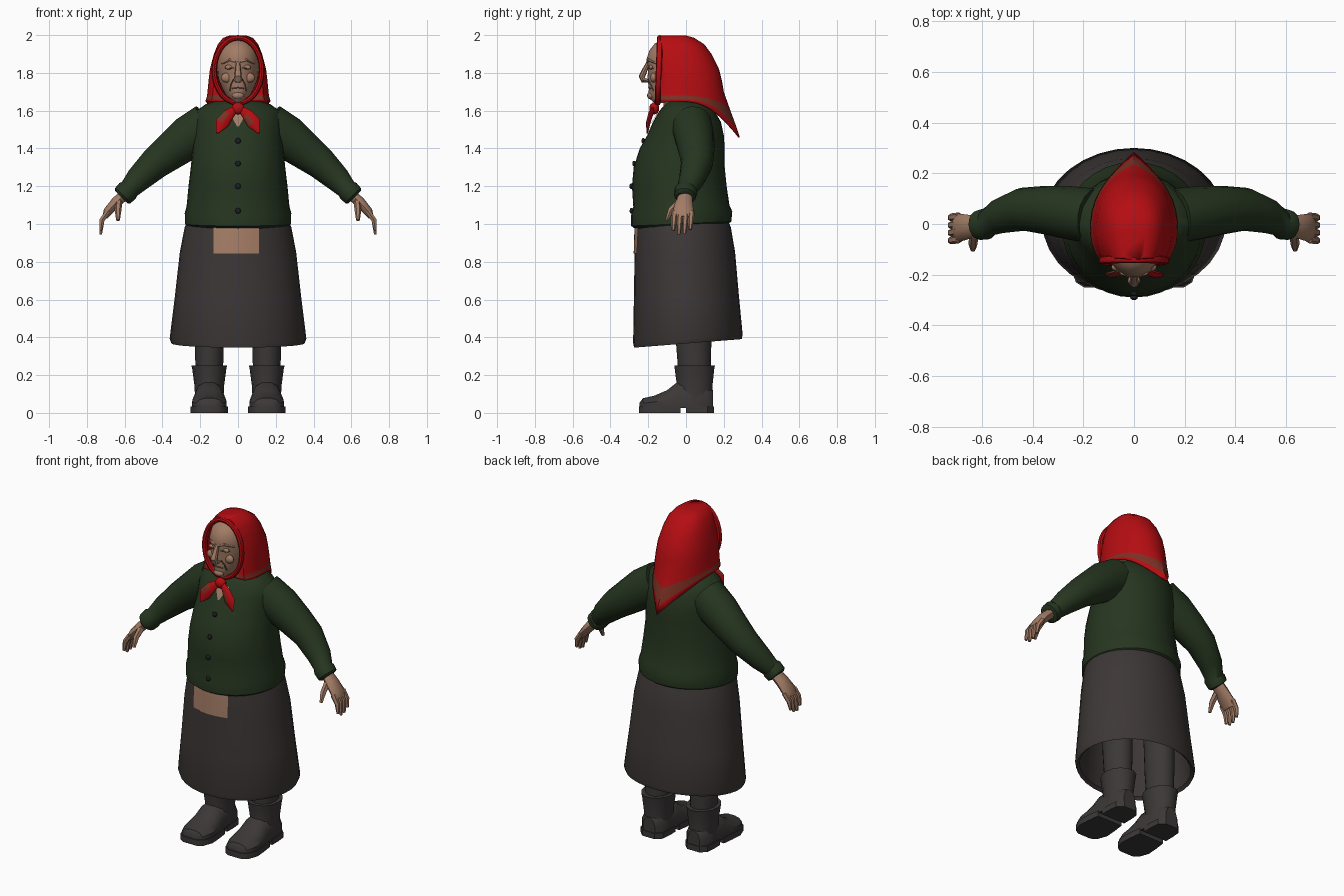
import bpy, bmesh
from math import sin, cos, pi, radians, sqrt
from mathutils import Vector

if "Cube" in bpy.data.objects:
    bpy.data.objects.remove(bpy.data.objects["Cube"])


def material(name, r, g, b):
    m = bpy.data.materials.new(name)
    m.use_nodes = True
    m.diffuse_color = (r, g, b, 1)
    m.node_tree.nodes["Principled BSDF"].inputs["Base Color"].default_value = (r, g, b, 1)
    return m


RED = material("scarf red", 0.46, 0.004, 0.006)
BROWN = material("scarf band brown", 0.2, 0.03, 0.018)
GREEN = material("jumper green", 0.019, 0.036, 0.014)
GREY = material("skirt grey", 0.047, 0.038, 0.038)
BOOT = material("boot grey", 0.045, 0.039, 0.039)
SKIN = material("skin", 0.36, 0.2, 0.13)
CREASE = material("skin crease", 0.15, 0.075, 0.05)
PATCH = material("patch tan", 0.38, 0.21, 0.135)
DARK = material("button dark", 0.012, 0.012, 0.012)


def smooth(ob, angle=40):
    bpy.ops.object.select_all(action='DESELECT')
    ob.select_set(True)
    bpy.context.view_layer.objects.active = ob
    bpy.ops.object.shade_smooth_by_angle(angle=radians(angle))


def loft(name, rings, mats, closed=True, caps=(True, True), pick=None):
    """Skin a list of equal-length point rings."""
    bm = bmesh.new()
    vs = [[bm.verts.new(p) for p in ring] for ring in rings]
    n = len(vs[0])
    for r in range(len(vs) - 1):
        for c in range(n if closed else n - 1):
            d = (c + 1) % n
            f = bm.faces.new((vs[r][c], vs[r][d], vs[r + 1][d], vs[r + 1][c]))
            f.material_index = pick(r, c) if pick else 0
    for use, ring in zip(caps, (vs[0], vs[-1])):
        if use:
            bm.faces.new(ring)
    bmesh.ops.recalc_face_normals(bm, faces=bm.faces)
    me = bpy.data.meshes.new(name)
    bm.to_mesh(me)
    bm.free()
    for m in mats:
        me.materials.append(m)
    ob = bpy.data.objects.new(name, me)
    bpy.context.collection.objects.link(ob)
    smooth(ob)
    return ob


def tube(name, pts, radii, mats, ref=(0, 1, 0), n=10, pick=None):
    """Sweep an ellipse; each radius pair is (along ref, across ref)."""
    pts, ref, rings = [Vector(p) for p in pts], Vector(ref), []
    for i, p in enumerate(pts):
        t = (pts[min(i + 1, len(pts) - 1)] - pts[max(i - 1, 0)]).normalized()
        a = (ref - t * ref.dot(t)).normalized()
        b = t.cross(a)
        ra, rb = radii[i]
        rings.append([p + a * ra * cos(2 * pi * k / n) + b * rb * sin(2 * pi * k / n) for k in range(n)])
    return loft(name, rings, mats, pick=pick)


def body(rows, tilt=lambda z: 0, n=32, cx=0):
    """Horizontal rings from rows of (z, half width, front y, back y)."""
    rings = []
    for z, rx, y0, y1 in rows:
        ring = []
        for k in range(n):
            a = 2 * pi * k / n
            y = (y0 + y1) / 2 + (y1 - y0) / 2 * sin(a)
            ring.append((cx + rx * cos(a), y, z + tilt(z) * (y + 0.28)))
        rings.append(ring)
    return rings


def front_y(rows, x, z):
    for lo, hi in zip(rows, rows[1:]):
        if min(lo[0], hi[0]) <= z <= max(lo[0], hi[0]):
            t = (z - lo[0]) / (hi[0] - lo[0])
            rx, y0, y1 = (lo[i] + (hi[i] - lo[i]) * t for i in (1, 2, 3))
            return (y0 + y1) / 2 - (y1 - y0) / 2 * sqrt(max(0, 1 - (x / rx) ** 2))


def plate(name, rows, x0, x1, z0, z1, mat, taper=1.0, n=6):
    """Thin panel lying on the front of a body."""
    rings = []
    for j in range(n + 1):
        z = z0 + (z1 - z0) * j / n
        s = taper + (1 - taper) * j / n
        xs = [s * (x0 + (x1 - x0) * i / n) for i in range(n + 1)]
        rings.append([(x, front_y(rows, x, z) - 0.005, z) for x in xs])
    return loft(name, rings, [mat], closed=False, caps=(False, False))


def ball(name, loc, scale, mat):
    bpy.ops.mesh.primitive_uv_sphere_add(segments=12, ring_count=8, location=loc)
    ob = bpy.context.object
    ob.name, ob.scale = name, scale
    ob.data.materials.append(mat)
    smooth(ob)


# Skirt: outer wall, hem and inner wall
skirt = [(1.04, .262, -.262, .215), (.98, .283, -.268, .238), (.85, .308, -.272, .26),
         (.6, .335, -.276, .28), (.37, .362, -.28, .3), (.345, .352, -.275, .295)]
inside = [(.36, .335, -.26, .28), (1.0, .24, -.24, .2)]
loft("skirt", body(skirt + inside, lambda z: .08 * max(0, 1 - (z - .34) / .5)), [GREY], caps=(True, False))
plate("skirt_patch", skirt, -.13, .11, .845, 1.0, PATCH)

# Jumper body with gathered hem
jumper = [(.975, .268, -.27, .222), (.99, .281, -.29, .24), (1.05, .282, -.29, .245), (1.09, .272, -.279, .23),
          (1.2, .262, -.286, .215), (1.3, .25, -.277, .205), (1.4, .24, -.245, .205), (1.47, .235, -.205, .2),
          (1.54, .235, -.175, .185), (1.6, .22, -.14, .15), (1.635, .17, -.11, .12), (1.66, .09, -.08, .07)]
loft("jumper", body(jumper, lambda z: .05 * max(0, 1 - (z - .97) / .2)), [GREEN])
plate("open_collar", jumper, -.045, .045, 1.515, 1.59, SKIN, taper=.1)
for z in (1.07, 1.2, 1.32, 1.44):
    ball("button", (0, front_y(jumper, 0, z) - .004, z), (.015, .01, .015), DARK)

for s, side in ((1, "left"), (-1, "right")):
    # Sleeve and cuff
    arm = [(.16, .03, 1.52), (.26, .045, 1.46), (.35, .055, 1.39), (.44, .058, 1.32), (.53, .03, 1.235),
           (.575, .005, 1.185), (.585, 0, 1.175), (.612, -.005, 1.148), (.618, -.005, 1.142)]
    girth = [(.11, .12), (.105, .115), (.096, .1), (.085, .085), (.068, .068),
             (.054, .054), (.062, .06), (.058, .057), (.045, .045)]
    tube(side + "_sleeve", [(s * x, y, z) for x, y, z in arm], girth, [GREEN], n=16)
    # Hand
    palm = [(.59, 0, 1.165), (.645, -.01, 1.115), (.69, -.015, 1.065), (.705, -.015, 1.035)]
    tube(side + "_palm", [(s * x, y, z) for x, y, z in palm],
         [(.034, .03), (.046, .03), (.056, .025), (.05, .015)], [SKIN])
    for i, drop in enumerate((.965, .945, .95, .97)):
        y = -.06 + .03 * i
        tube(side + "_finger", [(s * .69, y, 1.065), (s * .72, y - .004, 1.02), (s * .727, y - .008, drop)],
             [(.016, .016), (.016, .015), (.009, .008)], [SKIN], n=6)
    tube(side + "_thumb", [(s * .63, -.03, 1.12), (s * .635, -.08, 1.075), (s * .635, -.102, 1.02)],
         [(.018, .022), (.018, .018), (.01, .009)], [SKIN], ref=(1, 0, 0), n=6)
    # Leg and boot shaft
    cx = s * .152
    loft(side + "_leg", body([(.2, .072, -.04, .13), (.4, .078, -.055, .135), (.9, .09, -.07, .13)], n=12, cx=cx), [BOOT])
    shaft = [(.06, .075, -.06, .142), (.14, .078, -.05, .142), (.23, .09, -.062, .152),
             (.25, .094, -.065, .156), (.25, .078, -.05, .14)]
    loft(side + "_boot_shaft", body(shaft, n=14, cx=cx), [BOOT])
    # Foot sections from toe to heel: (y, half width, height)
    foot = [(-.245, .04, .055), (-.228, .07, .078), (-.17, .092, .09), (-.1, .088, .12),
            (-.05, .08, .16), (.04, .074, .17), (.11, .07, .15), (.143, .04, .12)]
    shape = [(-1, 0), (-1, .5), (-.72, .86), (-.3, 1), (.3, 1), (.72, .86), (1, .5), (1, 0)]
    loft(side + "_foot", [[(cx + w * a, y, .025 + (h - .025) * b) for a, b in shape] for y, w, h in foot], [BOOT])
    # Sole and heel blocks
    for part, cut in (("sole", [(-.25, .045), (-.23, .077), (-.17, .099), (-.1, .094), (-.03, .085)]),
                      ("heel", [(.0, .08), (.06, .08), (.115, .075), (.147, .042)])):
        outline = [(cx + w, y) for y, w in cut] + [(cx - w, y) for y, w in reversed(cut)]
        loft(side + "_" + part, [[(x, y, z) for x, y in outline] for z in (0, .035)], [BOOT])

# Head and neck
head = [(1.64, .035, -.165, .06), (1.66, .05, -.19, .07), (1.685, .067, -.2, .08), (1.715, .084, -.196, .09),
        (1.77, .106, -.204, .1), (1.83, .112, -.2, .1), (1.87, .112, -.21, .1), (1.92, .103, -.193, .09),
        (1.955, .08, -.165, .06), (1.98, .03, -.11, 0)]
loft("head", body(head, n=24), [SKIN])
loft("neck", body([(1.54, .07, -.12, .06), (1.7, .06, -.12, .06)], n=12), [SKIN])
tube("nose", [(0, -.196, 1.86), (0, -.216, 1.82), (0, -.234, 1.78), (0, -.228, 1.762), (0, -.19, 1.755)],
     [(.01, .01), (.015, .014), (.02, .017), (.025, .014), (.018, .008)], [SKIN], ref=(1, 0, 0), n=8)


def on_face(points, s=1, off=0.0):
    return [(s * x, front_y(head, x, z) - off, z) for x, z in points]


for s, side in ((1, "left"), (-1, "right")):
    tube(side + "_brow", on_face([(.012, 1.856), (.045, 1.868), (.085, 1.85)], s),
         [(.006, .006), (.009, .009), (.005, .005)], [SKIN], n=6)
    ball(side + "_eyelid", on_face([(.045, 1.83)], s, -.003)[0], (.024, .011, .013), SKIN)
    tube(side + "_eye_slit", on_face([(.022, 1.827), (.045, 1.824), (.068, 1.824)], s, .005),
         [(.003, .003)] * 3, [CREASE], n=6)
    ball(side + "_cheek", on_face([(.058, 1.775)], s, -.008)[0], (.032, .018, .026), SKIN)
    tube(side + "_cheek_fold", on_face([(.024, 1.768), (.038, 1.74), (.044, 1.705)], s),
         [(.004, .004)] * 3, [CREASE], n=6)
tube("mouth", on_face([(-.03, 1.718), (0, 1.722), (.03, 1.718)]), [(.004, .003)] * 3, [CREASE], n=6)
ball("chin", (0, -.186, 1.68), (.032, .02, .02), SKIN)


# Headscarf: horizontal strips from cheek to cheek, ending in a pointed flap
def egg(z):
    return .122 * sqrt(max(.03, 1 - ((z - 1.815) / .178) ** 2))


def strip(z, rx, yb, flap=0.0, m=24):
    ring = []
    for k in range(m + 1):
        a = radians(125) * (2 * k / m - 1)
        c = cos(a)
        w = 1 - abs(sin(a)) if c > 0 else 0
        y = -.03 + ((yb + .03) * c ** .85 if c > 0 else .105 * c / .574)
        ring.append((rx * sin(a), y + .08 * flap * w * w, z - flap * (.05 + .19 * w)))
    e0, e1 = ((q * egg(ring[i][2]), -.14, ring[i][2]) for q, i in ((-1, 0), (1, -1)))
    return [e0] + ring + [e1]


rows = [(1.998, .045, 0), (1.985, .08, .045), (1.95, .108, .098), (1.9, .128, .135),
        (1.82, .149, .175), (1.76, .156, .19), (1.7, .162, .2)]
flaps = [(1.7, .164, .202, .4), (1.7, .169, .205, .78), (1.7, .173, .205, 1.0)]
scarf = loft("headscarf", [strip(*r) for r in rows + flaps], [RED, BROWN], closed=False,
             caps=(True, False), pick=lambda r, c: int(r == len(rows)))
scarf.modifiers.new("thickness", 'SOLIDIFY').thickness = .008

# Rolled scarf edge, knot and tied ends
rim = [(.126 * sin(a), -.138 - .012 * (1 - cos(a)) / 2, 1.813 + .173 * cos(a))
       for a in (pi + 2 * pi * k / 28 for k in range(29))]
tube("scarf_edge", rim, [(.016, .014)] * len(rim), [RED], n=8)
ball("scarf_knot", (0, -.168, 1.612), (.034, .026, .032), RED)
for s, side in ((1, "left"), (-1, "right")):
    tube(side + "_scarf_end", [(s * .01, -.17, 1.615), (s * .05, -.188, 1.58), (s * .085, -.2, 1.535), (s * .11, -.205, 1.482)],
         [(.008, .014), (.013, .03), (.012, .037), (.004, .006)], [RED, BROWN], n=8,
         pick=lambda r, c: int(r == 1 and c in (4, 5, 6)))
